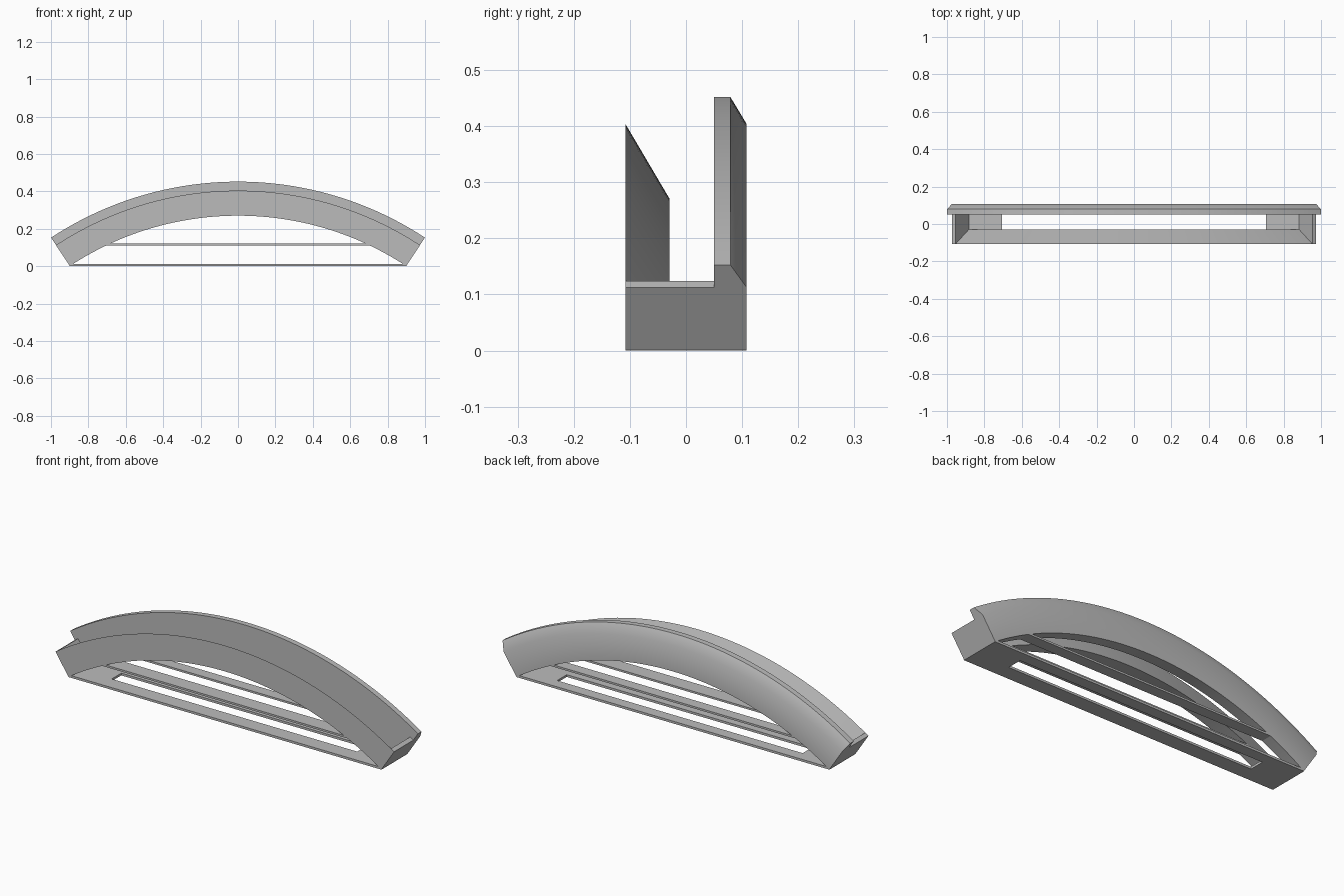
import bpy
from math import sin, cos, sqrt, radians

cube = bpy.data.objects.get("Cube")
if cube:
    bpy.data.objects.remove(cube, do_unlink=True)

# Main dimensions: arcs share one centre below the ground
CENTRE_Z = -1.366
R_IN, R_FRONT, R_BACK = 1.636, 1.77, 1.818
END = radians(33.35)
WALL = radians(32.65)
Y_FRONT, Y_SLOT_A, Y_SLOT_B, Y_RIDGE, Y_BACK = -0.108, -0.029, 0.05, 0.079, 0.108
SLOT_X = 0.706

grey = bpy.data.materials.new("plain_grey")
grey.use_nodes = True
colour = (0.5, 0.5, 0.5, 1)
grey.diffuse_color = colour
grey.node_tree.nodes["Principled BSDF"].inputs["Base Color"].default_value = colour


def loft(name, rings, smooth_angle=None):
    """Join equal rings of points into one closed solid."""
    n = len(rings[0])
    verts = [p for ring in rings for p in ring]
    faces = [list(range(n)), [len(verts) - 1 - i for i in range(n)]]
    for k in range(len(rings) - 1):
        for i in range(n):
            j = (i + 1) % n
            faces.append([k * n + j, k * n + i, (k + 1) * n + i, (k + 1) * n + j])
    mesh = bpy.data.meshes.new(name)
    mesh.from_pydata(verts, [], faces)
    mesh.materials.append(grey)
    if smooth_angle:
        mesh.shade_smooth()
        mesh.set_sharp_from_angle(angle=radians(smooth_angle))
    obj = bpy.data.objects.new(name, mesh)
    bpy.context.collection.objects.link(obj)
    return obj


def sweep(name, section, a0, a1, steps):
    """Carry a (y, radius) section along the arc, from left to right."""
    rings = []
    for k in range(steps + 1):
        a = a0 + (a1 - a0) * k / steps
        rings.append([(r * sin(a), y, CENTRE_Z + r * cos(a)) for y, r in section])
    return loft(name, rings, 35)


def prism(name, outline, y0, y1):
    """Extrude an (x, z) outline along y."""
    return loft(name, [[(x, y, z) for x, z in outline] for y in (y1, y0)])


def inner_x(z):
    return sqrt(R_IN ** 2 - (z - CENTRE_Z) ** 2)


# Front arch: wedge section, sloping down into the slot
sweep("front_arch", [(Y_FRONT, R_IN), (Y_FRONT, R_FRONT), (Y_SLOT_A, R_IN)], -END, END, 56)

# Back arch: taller, with a chamfered rear edge
sweep("back_arch", [(Y_SLOT_B, R_IN), (Y_SLOT_B, R_BACK), (Y_RIDGE, R_BACK),
                    (Y_BACK, R_FRONT), (Y_BACK, R_IN)], -END, END, 56)

# Thin walls closing both ends of the slot
wall = [(Y_FRONT, R_IN), (Y_FRONT, R_FRONT), (Y_SLOT_B, R_FRONT), (Y_SLOT_B, R_IN)]
sweep("left_end_wall", wall, WALL, END, 1)
sweep("right_end_wall", wall, -END, -WALL, 1)

# Floor frame and upper rails, each a front and a back strip
for part, z0, z1 in (("floor", 0.0, 0.0117), ("upper_rail", 0.11, 0.12)):
    x0, x1 = inner_x(z0), inner_x(z1)
    strip = [(-x0, z0), (-x1, z1), (x1, z1), (x0, z0)]
    prism("front_" + part, strip, Y_FRONT, Y_SLOT_A)
    prism("back_" + part, strip, Y_SLOT_B, Y_BACK)

# Floor end panels beside the opening
x0, x1 = inner_x(0), inner_x(0.0117)
prism("left_floor_end", [(SLOT_X, 0), (SLOT_X, 0.0117), (x1, 0.0117), (x0, 0)],
      Y_SLOT_A, Y_SLOT_B)
prism("right_floor_end", [(-x0, 0), (-x1, 0.0117), (-SLOT_X, 0.0117), (-SLOT_X, 0)],
      Y_SLOT_A, Y_SLOT_B)

# Make every solid face outward
import bmesh
for obj in bpy.context.collection.objects:
    if obj.type == 'MESH' and obj.data.materials and obj.data.materials[0] == grey:
        bm = bmesh.new()
        bm.from_mesh(obj.data)
        bmesh.ops.recalc_face_normals(bm, faces=bm.faces)
        bm.to_mesh(obj.data)
        bm.free()
